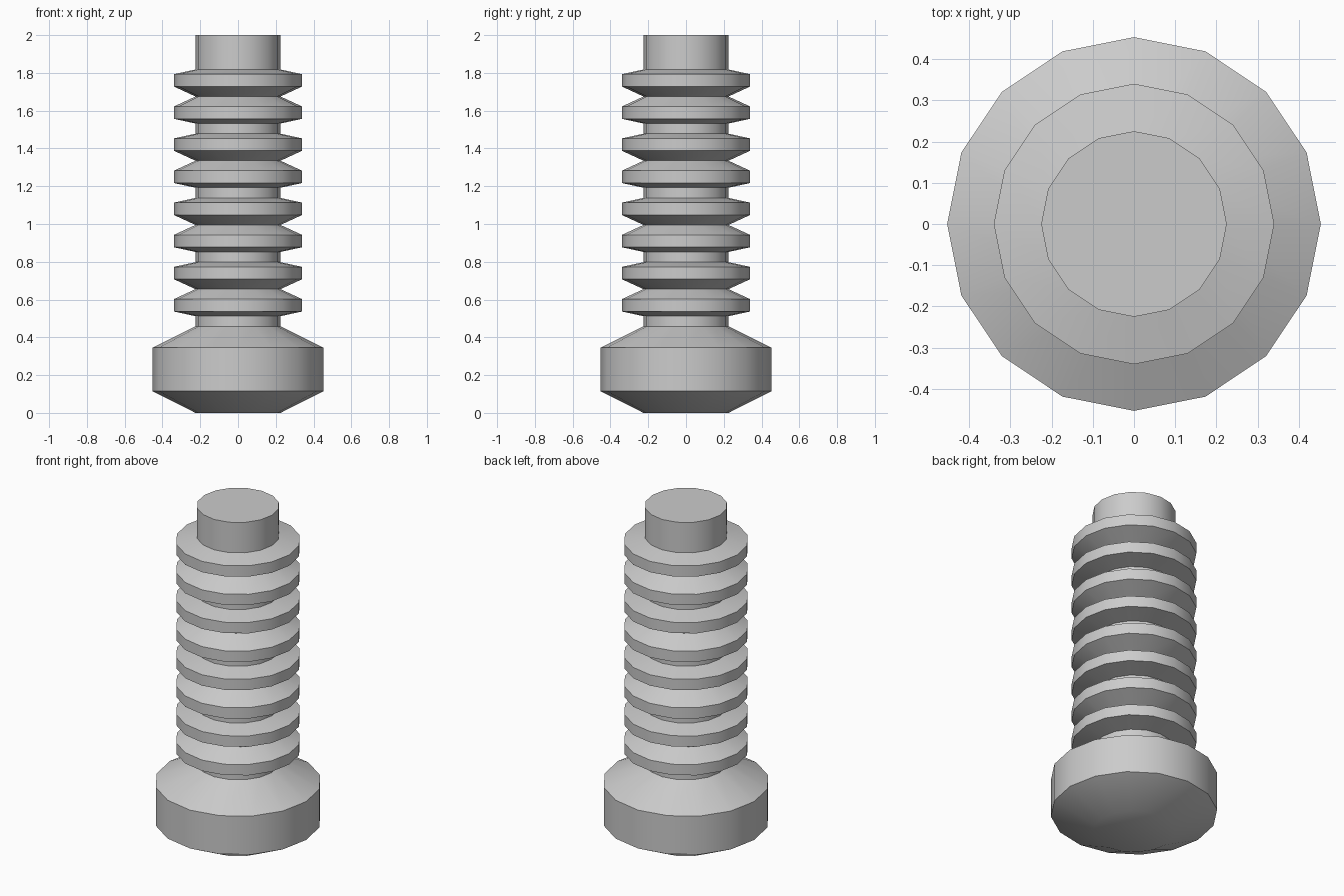
import bpy
import bmesh
import math

cube = bpy.data.objects.get("Cube")
if cube:
    bpy.data.objects.remove(cube, do_unlink=True)

SIDES = 16
CORE, RIDGE, HEAD = 0.225, 0.34, 0.453

steel = bpy.data.materials.new("grey_steel")
steel.use_nodes = True
grey = (0.6, 0.6, 0.6, 1)
steel.diffuse_color = grey
steel.node_tree.nodes["Principled BSDF"].inputs["Base Color"].default_value = grey

# Head with sloped top and bottom
profile = [(CORE, 0), (HEAD, 0.115), (HEAD, 0.345), (CORE, 0.458)]

# Ridges in mirrored pairs that share a sharp valley, split by short necks
half_pair = [(CORE, 0.143), (RIDGE, 0.118), (RIDGE, 0.053)]
for i in range(4):
    valley = 0.655 + i * 0.34
    profile += [(r, valley - d) for r, d in half_pair]
    profile.append((CORE, valley))
    profile += [(r, valley + d) for r, d in reversed(half_pair)]

# Plain shaft end
profile.append((CORE, 2))

# Turn the profile into one closed solid
bm = bmesh.new()
rings = []
for r, z in profile:
    angles = [math.tau * k / SIDES for k in range(SIDES)]
    rings.append([bm.verts.new((r * math.cos(a), r * math.sin(a), z)) for a in angles])
for low, high in zip(rings, rings[1:]):
    for k in range(SIDES):
        n = (k + 1) % SIDES
        bm.faces.new((low[k], low[n], high[n], high[k]))
bm.faces.new(list(reversed(rings[0])))
bm.faces.new(rings[-1])

mesh = bpy.data.meshes.new("ridged_bolt")
bm.to_mesh(mesh)
bm.free()
mesh.materials.append(steel)
bolt = bpy.data.objects.new("ridged_bolt", mesh)
bpy.context.collection.objects.link(bolt)

# Soft round the axis, crisp along the ridges
bpy.ops.object.select_all(action="DESELECT")
bolt.select_set(True)
bpy.context.view_layer.objects.active = bolt
bpy.ops.object.shade_smooth_by_angle(angle=math.radians(30))
